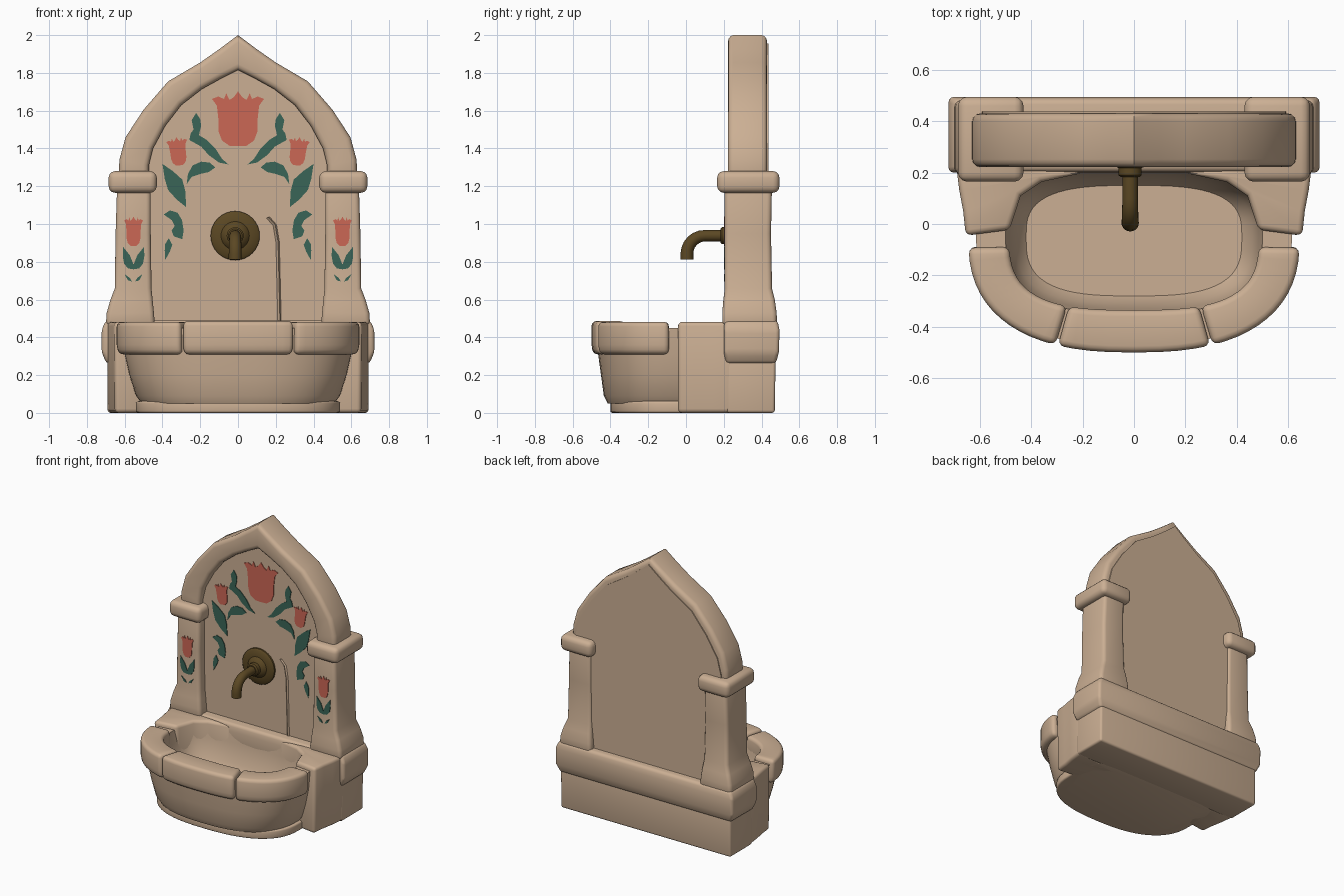
import bpy, bmesh, math
from mathutils import Vector

if "Cube" in bpy.data.objects:
    bpy.data.objects.remove(bpy.data.objects["Cube"])


def material(name, rgb):
    m = bpy.data.materials.new(name)
    m.diffuse_color = (*rgb, 1)
    m.use_nodes = True
    m.node_tree.nodes["Principled BSDF"].inputs["Base Color"].default_value = m.diffuse_color
    return m


STONE = material("sandstone", (0.60, 0.43, 0.295))
RED = material("coral_paint", (0.60, 0.135, 0.09))
GREEN = material("green_paint", (0.042, 0.13, 0.095))
BRASS = material("aged_brass", (0.105, 0.064, 0.017))


def finish(bm, name, mat, bevel=0.0, angle=0.8, segments=3):
    bmesh.ops.recalc_face_normals(bm, faces=bm.faces)
    if bevel:
        edges = [e for e in bm.edges if e.calc_face_angle(0) > angle]
        bmesh.ops.bevel(bm, geom=edges, offset=bevel, segments=segments,
                        profile=0.5, affect='EDGES', clamp_overlap=True)
    me = bpy.data.meshes.new(name)
    bm.to_mesh(me)
    bm.free()
    me.materials.append(mat)
    ob = bpy.data.objects.new(name, me)
    bpy.context.collection.objects.link(ob)
    return ob


def loft(name, rings, mat, bevel=0.0, angle=0.8):
    """Join rings of points into a closed, capped skin."""
    bm = bmesh.new()
    vs = [[bm.verts.new(p) for p in r] for r in rings]
    n = len(vs[0])
    for a, b in zip(vs, vs[1:]):
        for i in range(n):
            bm.faces.new((a[i], a[(i + 1) % n], b[(i + 1) % n], b[i]))
    bm.faces.new(vs[0])
    bm.faces.new(vs[-1])
    return finish(bm, name, mat, bevel, angle)


def rect(x0, x1, y0, y1, z):
    return [(x0, y0, z), (x1, y0, z), (x1, y1, z), (x0, y1, z)]


def plate(name, pts, y, mat, thick=0.008):
    """Flat painted shape standing just proud of a wall."""
    loft(name, [[(x, y, z) for x, z in pts], [(x, y + thick, z) for x, z in pts]], mat)


def oval(deg, a, bf, bb, z, n=2.5, nb=None):
    """Point on a squarish oval around y=-0.05, separate front and back depth."""
    c, s = math.cos(math.radians(deg)), math.sin(math.radians(deg))
    n = nb if (s > 0 and nb) else n
    b = bb if s > 0 else bf
    return (math.copysign(abs(c) ** (2 / n) * a, c),
            -0.05 + math.copysign(abs(s) ** (2 / n) * b, s), z)


def oval_ring(*args):
    return [oval(i * 6, *args) for i in range(60)]


# Basin: foot, hollow bowl
loft("basin_foot", [oval_ring(0.54, 0.35, 0.3, z, 2.5, 8) for z in (0, 0.062)], STONE, 0.012, 1.2)
loft("basin_bowl", [
    oval_ring(0.51, 0.365, 0.3, 0.05, 2.5, 8),
    oval_ring(0.54, 0.385, 0.3, 0.09, 2.5, 8),
    oval_ring(0.575, 0.40, 0.3, 0.2, 2.5, 8),
    oval_ring(0.60, 0.415, 0.3, 0.31, 2.5, 8),
    oval_ring(0.615, 0.425, 0.3, 0.45, 2.5, 8),
    oval_ring(0.50, 0.295, 0.26, 0.45, 3, 3),
    oval_ring(0.485, 0.28, 0.25, 0.36, 3, 3),
    oval_ring(0.46, 0.26, 0.23, 0.22, 3, 3),
    oval_ring(0.42, 0.23, 0.2, 0.17, 3, 3)], STONE)


# Rim stones with open joints between them
def rim_stone(name, d0, d1, steps, lift=0.0):
    rings = []
    for i in range(steps + 1):
        d = d0 + (d1 - d0) * i / steps
        o, p = oval(d, 0.645, 0.45, 0.3, 0), oval(d, 0.485, 0.285, 0.255, 0, 3)
        lo = (o[0] * 0.985, o[1] * 0.985)
        rings.append([(*lo, 0.31), (o[0], o[1], 0.36), (o[0], o[1], 0.482 + lift),
                      (p[0], p[1], 0.482 + lift), (p[0], p[1], 0.31)])
    loft(name, rings, STONE, 0.025)


rim_stone("rim_stone_front", -112.2, -67.8, 8, 0.004)
rim_stone("rim_stone_right", -66.8, -3, 12)
rim_stone("rim_stone_left", -177, -113.2, 12)

# Side blocks of the basin, stepping out towards the wall
for side, s in (("right", 1), ("left", -1)):
    rings = []
    for (x, y), d in zip([(0.65, -0.045), (0.66, 0.05), (0.675, 0.13), (0.69, 0.25)], (2, 30, 50, 75)):
        p = oval(d, 0.485, 0.285, 0.255, 0, 3)
        rings.append([(s * x, y, 0), (s * (x + 0.005), y, 0.482),
                      (s * p[0], p[1], 0.482), (s * p[0], p[1], 0)])
    loft("basin_side_" + side, rings, STONE, 0.022)

# Wall base: lower course and wider upper course
loft("base_lower_course", [rect(-0.69, 0.69, 0.215, 0.47, 0), rect(-0.69, 0.69, 0.215, 0.475, 0.33)],
     STONE, 0.015)
loft("base_upper_course", [rect(-0.695, 0.695, 0.212, 0.475, 0.26), rect(-0.722, 0.722, 0.2, 0.492, 0.32),
                           rect(-0.722, 0.722, 0.2, 0.495, 0.44), rect(-0.70, 0.70, 0.205, 0.485, 0.49)],
     STONE, 0.02, 0.35)

# Pillars with flared feet and capitals
for side, s in (("right", 1), ("left", -1)):
    prof = [(0.44, 0.70, 0.192, 0.482, 0.46), (0.445, 0.695, 0.192, 0.48, 0.53), (0.452, 0.675, 0.198, 0.47, 0.60),
            (0.458, 0.652, 0.205, 0.455, 0.66), (0.462, 0.648, 0.205, 0.45, 0.95),
            (0.462, 0.64, 0.205, 0.455, 1.2)]
    loft("pillar_" + side, [rect(*sorted((s * a, s * b)), c, d, z) for a, b, c, d, z in prof],
         STONE, 0.025, 0.9)
    x = sorted((s * 0.43, s * 0.685))
    loft("capital_" + side, [rect(*x, 0.165, 0.495, z) for z in (1.165, 1.28)], STONE, 0.035)

# Pointed arch and recessed back panel
outer = [(0, 2.0), (0.1, 1.925), (0.2, 1.855), (0.37, 1.755), (0.5, 1.605),
         (0.595, 1.46), (0.628, 1.34), (0.632, 1.22)]
inner = [(0, 1.815), (0.09, 1.77), (0.19, 1.715), (0.30, 1.63), (0.385, 1.52),
         (0.45, 1.40), (0.472, 1.31), (0.472, 1.22)]


def mirrored(pts):
    return [(-x, z) for x, z in pts[:0:-1]] + pts


loft("pointed_arch", [[(o[0], 0.222, o[1]), (i[0], 0.222, i[1]), (i[0], 0.43, i[1]), (o[0], 0.43, o[1])]
                      for o, i in zip(mirrored(outer), mirrored(inner))], STONE, 0.03, 1.4)
slab = [(x * 0.94, z - 0.045) for x, z in mirrored(outer)]
slab = [(-0.6, 0.4)] + slab + [(0.6, 0.4)]
loft("back_panel", [[(x, y, z) for x, z in slab] for y in (0.27, 0.437)], STONE)

# Old plaster ridge on the panel
ridge = [(0.15, 1.03), (0.185, 0.99), (0.2, 0.9), (0.21, 0.48)]
loft("panel_ridge", [[(x - 0.004, 0.275, z), (x + 0.012, 0.258, z + 0.006), (x + 0.022, 0.275, z + 0.006)]
                     for x, z in ridge], STONE)

# Brass wall flange and bent spout
CX, CZ = -0.015, 0.938
flange = [(0.13, 0.275), (0.13, 0.258), (0.118, 0.248), (0.075, 0.244), (0.06, 0.225),
          (0.045, 0.218), (0.045, 0.19), (0.036, 0.182)]
loft("spout_flange", [[(CX + r * math.cos(t * math.pi / 16), y, CZ + r * math.sin(t * math.pi / 16))
                       for t in range(32)] for r, y in flange], BRASS)
path = [((0.2, CZ), 0), ((0.1, CZ), 0)]
path += [((0.1 - 0.095 * math.sin(a), CZ - 0.095 + 0.095 * math.cos(a)), a)
         for a in [math.radians(d) for d in (15, 30, 45, 60, 75, 90)]]
path += [((0.005, 0.812), math.pi / 2)]
rings = []
for (y, z), a in path:
    r = 0.030 + 0.004 * a / (math.pi / 2)
    up = Vector((0, math.sin(a) * -1, math.cos(a)))
    rings.append([Vector((CX, y, z)) + r * (math.cos(t * math.pi / 10) * Vector((1, 0, 0))
                  + math.sin(t * math.pi / 10) * up) for t in range(20)])
loft("spout_pipe", rings, BRASS)

# Painted flowers and leaves
tulip = [(0, 0.145), (0.022, 0.115), (0.045, 0.10), (0.062, 0.135), (0.074, 0.105), (0.105, 0.118),
         (0.138, 0.105), (0.112, 0.07), (0.104, 0.0), (0.102, -0.07), (0.085, -0.115), (0.045, -0.143), (0, -0.145)]


def flower(name, cx, cz, sx, sz, y, tilt=0.0):
    half = [(-x, z) for x, z in tulip[-2:0:-1]]
    c, s = math.cos(tilt), math.sin(tilt)
    pts = [(x * sx, z * sz) for x, z in tulip + half]
    plate(name, [(cx + x * c - z * s, cz + x * s + z * c) for x, z in pts], y, RED)


PANEL, PILLAR = 0.265, 0.200
flower("tulip_centre", 0, 1.557, 1, 1, PANEL)
leaves = {
    "upper": [(0.222, 1.588), (0.20, 1.555), (0.195, 1.52), (0.207, 1.47), (0.165, 1.445), (0.12, 1.40),
              (0.085, 1.345), (0.05, 1.315), (0.10, 1.325), (0.155, 1.365), (0.195, 1.41), (0.258, 1.445),
              (0.25, 1.48), (0.235, 1.50), (0.245, 1.55)],
    "arched": [(0.12, 1.30), (0.15, 1.325), (0.195, 1.33), (0.24, 1.31), (0.265, 1.265), (0.272, 1.21),
               (0.245, 1.25), (0.20, 1.265), (0.155, 1.275)],
    "large": [(0.40, 1.318), (0.345, 1.28), (0.295, 1.235), (0.278, 1.17), (0.275, 1.09),
              (0.325, 1.13), (0.37, 1.18), (0.388, 1.24)],
    "middle": [(0.393, 1.05), (0.36, 1.072), (0.32, 1.06), (0.296, 1.02), (0.288, 0.965), (0.295, 0.92),
               (0.34, 0.935), (0.352, 0.965), (0.335, 0.99), (0.35, 1.02)],
    "low": [(0.366, 0.925), (0.348, 0.89), (0.36, 0.855), (0.385, 0.81), (0.388, 0.86), (0.385, 0.895)],
}
sprig = {
    "wing": [(0.056, 0.88), (0.02, 0.835), (0.0, 0.785), (0.0, 0.76), (0.03, 0.765), (0.05, 0.79), (0.057, 0.83)],
    "bud": [(0.048, 0.735), (0.02, 0.715), (0.008, 0.695), (0.03, 0.702)],
}
for side, s in (("right", 1), ("left", -1)):
    flower("tulip_small_" + side, s * 0.318, 1.385, 0.40, 0.52, PANEL, s * -0.12)
    for name, pts in leaves.items():
        plate(f"leaf_{name}_{side}", [(s * x, z) for x, z in pts], PANEL, GREEN)
    cx = s * 0.553
    flower("pillar_tulip_" + side, cx, 0.962, 0.36, 0.54, PILLAR)
    for name, pts in sprig.items():
        for k in (1, -1):
            plate(f"pillar_{name}_{side}_{'a' if k > 0 else 'b'}",
                  [(cx + k * x, z) for x, z in pts], PILLAR, GREEN)

# Smooth shading, keeping real corners sharp
for ob in bpy.context.scene.objects:
    ob.select_set(True)
    bpy.context.view_layer.objects.active = ob
bpy.ops.object.shade_smooth_by_angle(angle=math.radians(38))
